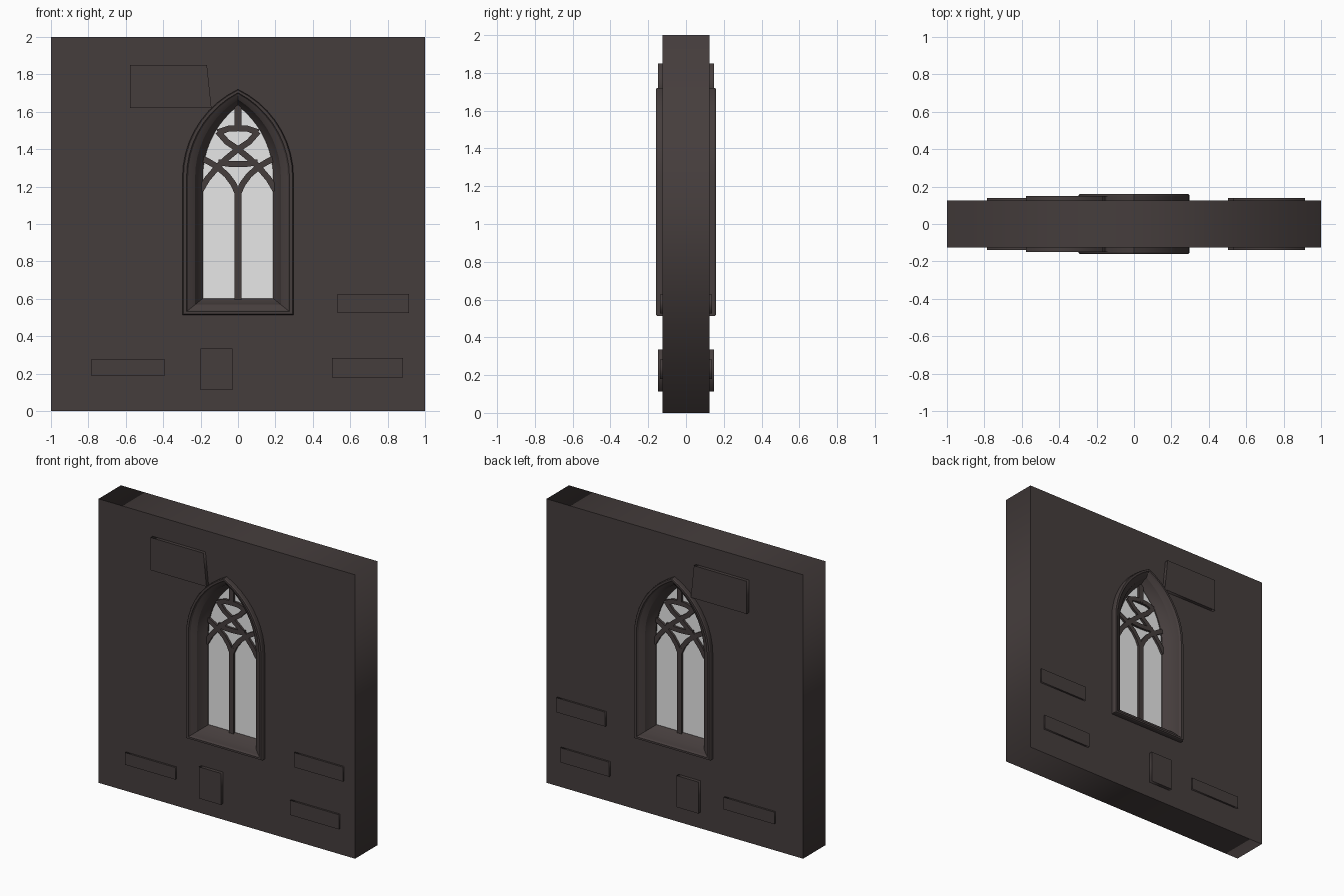
import bpy, bmesh, math
from mathutils import Vector

if "Cube" in bpy.data.objects:
    bpy.data.objects.remove(bpy.data.objects["Cube"])


def material(name, rgb):
    m = bpy.data.materials.new(name)
    m.diffuse_color = (*rgb, 1)
    m.use_nodes = True
    m.node_tree.nodes["Principled BSDF"].inputs["Base Color"].default_value = m.diffuse_color
    return m


STONE = material("dark stone", (0.060, 0.047, 0.046))
GLASS = material("pale glass", (0.8, 0.8, 0.8))
SPRING = 1.25   # height where the pointed arch starts


def arch(half, bottom, apex, n=9):
    """Closed pointed-arch outline in (x, z)."""
    h = apex - SPRING
    r = (half * half + h * h) / (2 * half)
    c = half - r
    end = math.atan2(h, -c)
    right = [(c + r * math.cos(end * i / n), SPRING + r * math.sin(end * i / n)) for i in range(n)]
    left = [(-x, z) for x, z in reversed(right)]
    return [(half, bottom)] + right + [(0, apex)] + left + [(-half, bottom)]


def mesh_object(name, bm, mat):
    bmesh.ops.recalc_face_normals(bm, faces=bm.faces)
    me = bpy.data.meshes.new(name)
    bm.to_mesh(me)
    bm.free()
    me.materials.append(mat)
    ob = bpy.data.objects.new(name, me)
    bpy.context.collection.objects.link(ob)
    return ob


def slab(name, outlines, half_depth, mat):
    """Filled outlines (inner ones become holes), extruded along y."""
    cu = bpy.data.curves.new(name, 'CURVE')
    cu.dimensions = '2D'
    cu.fill_mode = 'BOTH'
    cu.extrude = half_depth
    for pts in outlines:
        sp = cu.splines.new('POLY')
        sp.points.add(len(pts) - 1)
        for p, (x, z) in zip(sp.points, pts):
            p.co = (x, z, 0, 1)
        sp.use_cyclic_u = True
    cu.materials.append(mat)
    ob = bpy.data.objects.new(name, cu)
    ob.rotation_euler = (math.pi / 2, 0, 0)
    bpy.context.collection.objects.link(ob)
    bpy.ops.object.select_all(action='DESELECT')
    ob.select_set(True)
    bpy.context.view_layer.objects.active = ob
    bpy.ops.object.convert(target='MESH')


def skin(bm, rings, close_rings):
    """Join successive closed rings of points with quads."""
    rows = [[bm.verts.new(p) for p in ring] for ring in rings]
    pairs = list(zip(rows, rows[1:]))
    if close_rings:
        pairs.append((rows[-1], rows[0]))
    else:
        bm.faces.new(rows[0])
        bm.faces.new(rows[-1])
    for a, b in pairs:
        for i in range(len(a)):
            j = (i + 1) % len(a)
            bm.faces.new((a[i], a[j], b[j], b[i]))


def bar(bm, pts, width=0.034, depth=0.075):
    """Tracery bar with rectangular section along a path in (x, z)."""
    pts = [Vector(p) for p in pts]
    rings = []
    for i, p in enumerate(pts):
        t = (pts[min(i + 1, len(pts) - 1)] - pts[max(i - 1, 0)]).normalized()
        n = Vector((-t.y, t.x)) * width / 2
        a, b = p + n, p - n
        rings.append([(a.x, -depth, a.y), (b.x, -depth, b.y), (b.x, depth, b.y), (a.x, depth, a.y)])
    skin(bm, rings, False)


# wall with the window opening
slab("wall", [[(-1, 0), (1, 0), (1, 2), (-1, 2)], arch(0.25, 0.555, 1.675)], 0.125, STONE)

# raised stones, showing on both faces of the wall
stones = [
    ([(-0.577, 1.62), (-0.142, 1.62), (-0.166, 1.85), (-0.577, 1.85)], 0.149),
    ([(-0.785, 0.19), (-0.39, 0.19), (-0.39, 0.275), (-0.785, 0.275)], 0.138),
    ([(-0.2, 0.113), (-0.03, 0.113), (-0.03, 0.335), (-0.2, 0.335)], 0.149),
    ([(0.533, 0.525), (0.915, 0.525), (0.915, 0.627), (0.533, 0.627)], 0.138),
    ([(0.502, 0.18), (0.883, 0.18), (0.883, 0.283), (0.502, 0.283)], 0.138),
]
for i, (outline, d) in enumerate(stones):
    slab(f"raised_stone_{i + 1}", [outline], d, STONE)

# moulded window frame: (fraction from inner to outer edge, y)
half_profile = [(0, 0.066), (0.14, 0.085), (0.30, 0.108), (0.38, 0.128), (0.55, 0.140),
                (0.72, 0.148), (0.80, 0.160), (0.95, 0.160), (1.0, 0.152), (1.0, 0.118)]
profile = [(f, -y) for f, y in half_profile] + [(f, y) for f, y in reversed(half_profile)]
bm = bmesh.new()
rings = []
for f, y in profile:
    outline = arch(0.188 + 0.109 * f, 0.602 - 0.088 * f, 1.632 + 0.088 * f)
    rings.append([(x, y, z) for x, z in outline])
skin(bm, rings, True)
frame = mesh_object("window_frame", bm, STONE)
bpy.ops.object.select_all(action='DESELECT')
frame.select_set(True)
bpy.context.view_layer.objects.active = frame
bpy.ops.object.shade_smooth_by_angle(angle=math.radians(25))

# glass
slab("glass", [arch(0.20, 0.59, 1.645)], 0.058, GLASS)

# tracery: mirrored curved bars plus straight centre bars
bm = bmesh.new()
curved = [
    [(-0.20, 1.18), (-0.165, 1.24), (-0.105, 1.31), (-0.05, 1.36), (0, 1.40), (0.06, 1.44), (0.108, 1.495)],
    [(0, 1.16), (-0.025, 1.215), (-0.06, 1.262), (-0.11, 1.305), (-0.16, 1.335), (-0.20, 1.355)],
    [(0, 1.320), (-0.05, 1.322), (-0.105, 1.330)],
    [(0, 1.512), (-0.05, 1.510), (-0.108, 1.490)],
]
for s in (1, -1):
    for path in curved:
        bar(bm, [(s * x, z) for x, z in path], 0.032, 0.074)
bar(bm, [(0, 0.59), (0, 1.20)], 0.036, 0.075)
bar(bm, [(0, 1.505), (0, 1.65)], 0.036, 0.075)
mesh_object("tracery", bm, STONE)
